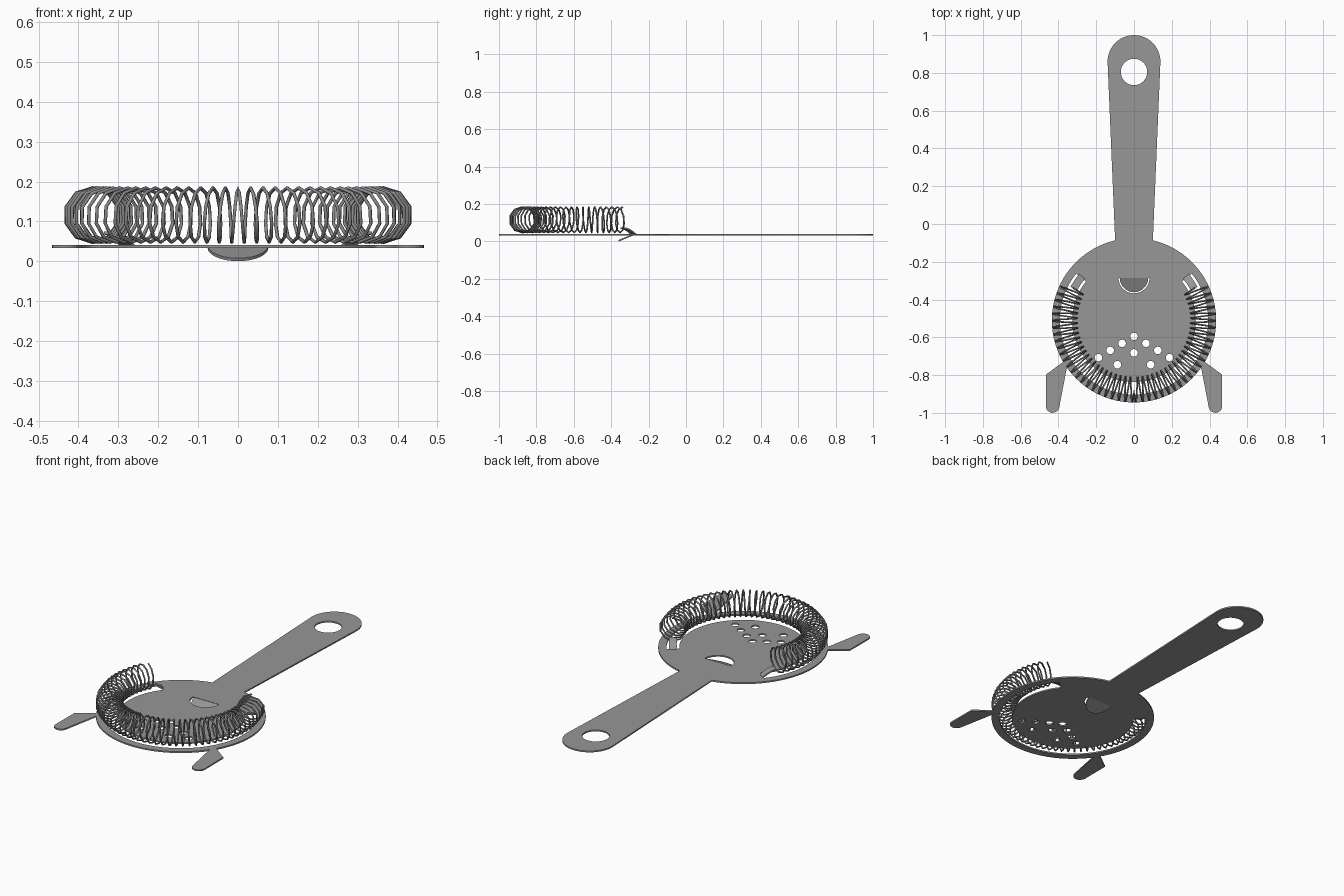
import bpy, bmesh, math
from mathutils import Vector

if "Cube" in bpy.data.objects:
    bpy.data.objects.remove(bpy.data.objects["Cube"])

CY, R = -0.51, 0.435          # disc centre and radius
ZP, T = 0.037, 0.004          # plate mid height and half thickness


def material(name, v):
    m = bpy.data.materials.new(name)
    m.diffuse_color = (v, v, v, 1)
    m.use_nodes = True
    m.node_tree.nodes["Principled BSDF"].inputs["Base Color"].default_value = m.diffuse_color
    return m


STEEL = material("brushed steel", 0.31)
WIRE = material("spring wire", 0.25)


def arc(cx, cy, r, a0, a1, n):
    return [(cx + r * math.cos(math.radians(a0 + (a1 - a0) * i / n)),
             cy + r * math.sin(math.radians(a0 + (a1 - a0) * i / n))) for i in range(n + 1)]


def circle(cx, cy, r, n):
    return arc(cx, cy, r, 0, 360, n)[:-1]


def curve_object(name, splines, mat, dims, cyclic, **settings):
    cu = bpy.data.curves.new(name, 'CURVE')
    cu.dimensions = dims
    for key, val in settings.items():
        setattr(cu, key, val)
    for pts in splines:
        s = cu.splines.new('POLY')
        s.points.add(len(pts) - 1)
        for p, q in zip(s.points, pts):
            p.co = (q[0], q[1], q[2] if len(q) > 2 else 0, 1)
        s.use_cyclic_u = cyclic
    ob = bpy.data.objects.new(name, cu)
    bpy.context.collection.objects.link(ob)
    cu.materials.append(mat)
    bpy.ops.object.select_all(action='DESELECT')
    ob.select_set(True)
    bpy.context.view_layer.objects.active = ob
    bpy.ops.object.convert(target='MESH')
    return bpy.context.object


def strip(name, rows):
    """Bent sheet: rows of (left, right) points, thickened."""
    bm = bmesh.new()
    vs = [[bm.verts.new(p) for p in row] for row in rows]
    for a, b in zip(vs, vs[1:]):
        bm.faces.new((a[0], a[1], b[1], b[0]))
    bmesh.ops.recalc_face_normals(bm, faces=bm.faces)
    me = bpy.data.meshes.new(name)
    bm.to_mesh(me)
    bm.free()
    ob = bpy.data.objects.new(name, me)
    bpy.context.collection.objects.link(ob)
    me.materials.append(STEEL)
    mod = ob.modifiers.new("thickness", 'SOLIDIFY')
    mod.thickness = 2 * T
    mod.offset = 0
    return ob


# Plate outline: half of it, then mirrored (handle, disc and ear in one sheet)
half = arc(0, 0.86, 0.14, 90, 0, 12)
half += arc(0, CY, R, math.degrees(math.acos(0.1 / R)), -30.4, 28)
half += [(0.466, -0.797)]
half += arc(0.431, -0.964, 0.036, 0, -170, 8)
half += arc(0, CY, R, -35.2, -90, 16)
outline = half + [(-x, y) for x, y in reversed(half[1:-1])]

# Openings: hanging hole, drain holes, lip cut and curved spring slot
HINGE = 39
holes = [circle(0, 0.805, 0.07, 32)]
drains = [(0, -0.595), (0, -0.682)]
for x, y in [(0.063, -0.632), (0.126, -0.669), (0.188, -0.707), (0.088, -0.745)]:
    drains += [(x, y), (-x, y)]
holes += [circle(x, y, 0.02, 16) for x, y in drains]
holes.append(arc(0, -0.285, 0.082, 180, 360, 20))
holes.append(arc(0, CY, 0.393, -180 - HINGE, HINGE, 64) + arc(0, CY, 0.327, HINGE, -180 - HINGE, 64))
plate = curve_object("plate", [outline] + holes, STEEL, '2D', True, fill_mode='BOTH', extrude=T)
plate.location.z = ZP

# Half-round lip pressed downward through the plate
rows = []
for i in range(11):
    t = math.radians(88 * i / 10)
    w, d = 0.076 * math.cos(t), math.sin(t)
    y, z = -0.28 - 0.08 * d, ZP - 0.033 * d
    rows.append([(-w, y, z), (w, y, z)])
strip("finger_lip", rows)

# Tabs bent up from the slot ends to hold the spring
for side, name in ((1, "spring_tab_right"), (-1, "spring_tab_left")):
    rows = []
    for i in range(7):
        f = i / 6
        a = math.radians(HINGE + 1 - 12 * f)
        z = ZP + 0.034 * math.sin(f * math.pi / 2)
        rows.append([(side * r * math.cos(a), CY + r * math.sin(a), z) for r in (0.34, 0.38)])
    strip(name, rows)

# Coil spring: ten-sided turns, the two halves mirrored about x = 0
TURNS, SIDES = 24, 10
coil = []
for i in range(TURNS * SIDES + 1):
    a = math.radians(-90 + 118 * i / (TURNS * SIDES))
    t = 2 * math.pi * i / SIDES
    r = 0.366 + 0.068 * math.sin(t)
    coil.append((r * math.cos(a), CY + r * math.sin(a), 0.116 + 0.068 * math.cos(t)))
path = [(-x, y, z) for x, y, z in reversed(coil[1:])] + coil
curve_object("coil_spring", [path], WIRE, '3D', False,
             bevel_depth=0.0045, bevel_resolution=1, use_fill_caps=True)
